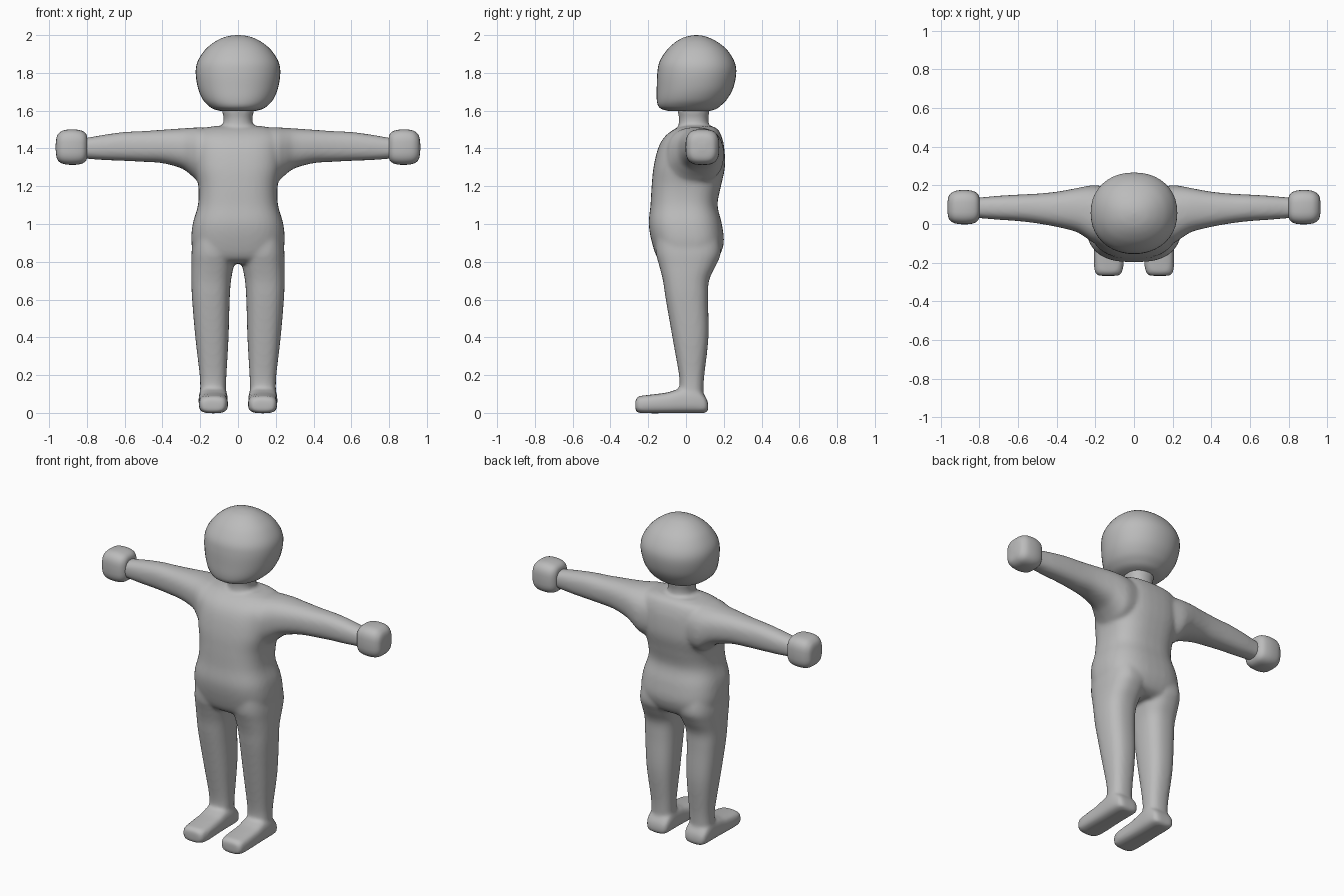
import bpy, bmesh, math
from mathutils import Vector

grey = bpy.data.materials.new("plain grey")
grey.diffuse_color = (0.5, 0.5, 0.5, 1)
SIDES = 40


def spline(a, b, c, d, t):
    """Smooth value between b and c."""
    return 0.5 * (2*b + (c-a)*t + (2*a-5*b+4*c-d)*t*t + (3*b-a-3*c+d)*t**3)


def loft(bm, axis, sections, power=2.4, side=1, steps=5):
    """Closed tube along x, y or z; each section is (pos, u_min, u_max, v_min, v_max)."""
    n = len(sections)
    rows = []
    for i in range(n - 1):
        quad = [sections[max(0, min(n-1, i+k))] for k in (-1, 0, 1, 2)]
        rows += [[spline(*p, s/steps) for p in zip(*quad)] for s in range(steps)]
    rows.append(sections[-1])
    rings = []
    for p, u0, u1, v0, v1 in rows:
        ring = []
        for k in range(SIDES):
            a = 2 * math.pi * k / SIDES
            c, s = math.cos(a), math.sin(a)
            u = (u0+u1)/2 + (u1-u0)/2 * math.copysign(abs(c)**(2/power), c)
            v = (v0+v1)/2 + (v1-v0)/2 * math.copysign(abs(s)**(2/power), s)
            co = {'x': (p, u, v), 'y': (u, p, v), 'z': (u, v, p)}[axis]
            ring.append(bm.verts.new(Vector((co[0]*side, co[1], co[2]))))
        rings.append(ring)
    for a, b in zip(rings, rings[1:]):
        for k in range(SIDES):
            j = (k+1) % SIDES
            bm.faces.new((a[k], a[j], b[j], b[k]))
    bm.faces.new(rings[0])
    bm.faces.new(rings[-1])


def finish(bm, name, voxel=0, smooth=0):
    bmesh.ops.recalc_face_normals(bm, faces=bm.faces)
    for f in bm.faces:
        f.smooth = True
    me = bpy.data.meshes.new(name)
    bm.to_mesh(me)
    bm.free()
    me.materials.append(grey)
    ob = bpy.data.objects.new(name, me)
    bpy.context.collection.objects.link(ob)
    if voxel:
        m = ob.modifiers.new("blend", 'REMESH')
        m.mode, m.voxel_size, m.use_smooth_shade = 'VOXEL', voxel, True
    if smooth:
        m = ob.modifiers.new("soften", 'SMOOTH')
        m.factor, m.iterations = 0.5, smooth
    return ob


# Torso and neck
body = bmesh.new()
torso = [(0.79, 0.17, -0.10, 0.12), (0.82, 0.225, -0.15, 0.17), (0.9, 0.247, -0.18, 0.2),
         (1.0, 0.24, -0.197, 0.19), (1.1, 0.212, -0.188, 0.167), (1.2, 0.21, -0.182, 0.185),
         (1.3, 0.23, -0.172, 0.206), (1.4, 0.235, -0.148, 0.203), (1.46, 0.235, -0.115, 0.19),
         (1.5, 0.20, -0.065, 0.17), (1.518, 0.13, -0.02, 0.14)]
loft(body, 'z', [(z, -w, w, f, b) for z, w, f, b in torso], 2.7)
neck = [(1.47, 0.10, -0.05, 0.13), (1.52, 0.082, -0.04, 0.122), (1.56, 0.076, -0.037, 0.118),
        (1.60, 0.085, -0.045, 0.125), (1.63, 0.08, -0.04, 0.12)]
loft(body, 'z', [(z, -w, w, f, b) for z, w, f, b in neck], 2.2)

for side in (1, -1):
    # Arm
    loft(body, 'x', [(0.12, -0.10, 0.19, 1.22, 1.51), (0.2, -0.10, 0.2, 1.22, 1.512),
                     (0.25, -0.07, 0.195, 1.26, 1.509), (0.3, -0.04, 0.185, 1.295, 1.506),
                     (0.4, -0.015, 0.167, 1.322, 1.499), (0.5, 0.003, 0.157, 1.329, 1.492),
                     (0.6, 0.015, 0.152, 1.334, 1.487), (0.7, 0.022, 0.146, 1.338, 1.474),
                     (0.8, 0.03, 0.137, 1.345, 1.457), (0.85, 0.035, 0.133, 1.35, 1.453)],
         2.4, side)
    # Leg
    loft(body, 'z', [(0.04, 0.068, 0.195, -0.02, 0.09), (0.12, 0.064, 0.2, -0.033, 0.092),
                     (0.2, 0.061, 0.203, -0.037, 0.097), (0.4, 0.05, 0.226, -0.072, 0.119),
                     (0.6, 0.044, 0.243, -0.107, 0.117), (0.7, 0.037, 0.247, -0.122, 0.122),
                     (0.78, 0.022, 0.247, -0.142, 0.158), (0.85, 0.01, 0.246, -0.16, 0.185),
                     (0.95, 0.02, 0.235, -0.16, 0.17)], 2.5, side)
    # Foot
    loft(body, 'y', [(-0.268, 0.08, 0.185, 0.012, 0.07), (-0.25, 0.062, 0.202, 0.0, 0.088),
                     (-0.2, 0.053, 0.208, -0.002, 0.095), (-0.1, 0.055, 0.208, -0.002, 0.108),
                     (-0.03, 0.055, 0.208, -0.002, 0.128), (0.05, 0.055, 0.208, -0.002, 0.13),
                     (0.1, 0.062, 0.2, 0.0, 0.09), (0.118, 0.085, 0.18, 0.01, 0.05)], 3.2, side)
finish(body, "body", 0.011, 8)

# Head
head = bmesh.new()
profile = [(1.597, 0.085, -0.085, 0.12), (1.607, 0.125, -0.125, 0.155), (1.625, 0.155, -0.147, 0.182),
           (1.66, 0.187, -0.155, 0.217), (1.72, 0.212, -0.155, 0.25), (1.8, 0.224, -0.152, 0.266),
           (1.86, 0.214, -0.14, 0.256), (1.92, 0.176, -0.102, 0.219), (1.96, 0.13, -0.06, 0.172),
           (1.985, 0.083, -0.018, 0.125), (1.996, 0.043, 0.02, 0.09), (2.0, 0.005, 0.05, 0.06)]
loft(head, 'z', [(z, -w, w, f, b) for z, w, f, b in profile], 2.15)
finish(head, "head")

# Hands
for side, name in ((1, "left_hand"), (-1, "right_hand")):
    hand = bmesh.new()
    loft(hand, 'x', [(0.798, 0.045, 0.125, 1.36, 1.445), (0.803, 0.024, 0.148, 1.338, 1.475),
                     (0.825, 0.005, 0.168, 1.32, 1.493), (0.87, -0.002, 0.176, 1.313, 1.501),
                     (0.92, 0.002, 0.172, 1.317, 1.497), (0.947, 0.015, 0.158, 1.33, 1.482),
                     (0.96, 0.035, 0.138, 1.352, 1.46), (0.965, 0.07, 0.103, 1.39, 1.425)],
         3, side)
    finish(hand, name)
